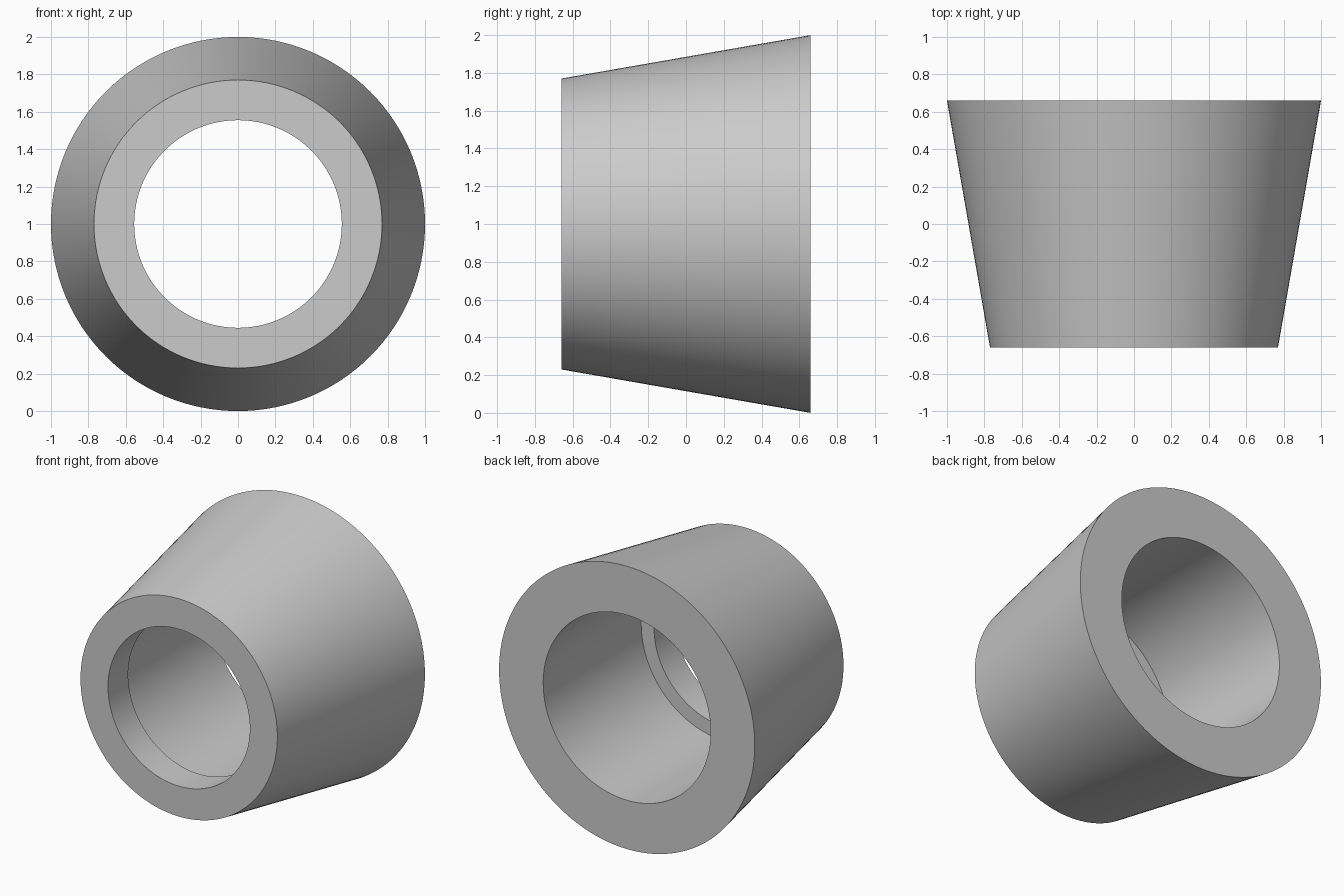
import bpy
import bmesh
import math
from mathutils import Vector

cube = bpy.data.objects.get("Cube")
if cube:
    bpy.data.objects.remove(cube, do_unlink=True)

SEGMENTS = 128
HALF_LENGTH = 0.66
STEP_Y = -0.435
CENTRE = Vector((0, 0, 1))

# Plain grey finish
grey = bpy.data.materials.new("plain_grey")
grey.use_nodes = True
colour = (0.6, 0.6, 0.6, 1)
grey.diffuse_color = colour
grey.node_tree.nodes["Principled BSDF"].inputs["Base Color"].default_value = colour

# Closed section of the wall: (radius, y), with a narrow lip at the front
section = [
    (0.77, -HALF_LENGTH),
    (1.0, HALF_LENGTH),
    (0.655, HALF_LENGTH),
    (0.655, STEP_Y),
    (0.555, STEP_Y),
    (0.555, -HALF_LENGTH),
]

# Turn the section around the y axis
bm = bmesh.new()
verts = [bm.verts.new(CENTRE + Vector((r, y, 0))) for r, y in section]
edges = [bm.edges.new((a, b)) for a, b in zip(verts, verts[1:] + verts[:1])]
bmesh.ops.spin(bm, geom=verts + edges, cent=CENTRE, axis=(0, 1, 0),
               angle=math.tau, steps=SEGMENTS, use_duplicate=False)
bmesh.ops.remove_doubles(bm, verts=bm.verts, dist=0.0005)
bmesh.ops.recalc_face_normals(bm, faces=bm.faces)

mesh = bpy.data.meshes.new("tapered_bushing")
bm.to_mesh(mesh)
bm.free()
mesh.materials.append(grey)

bushing = bpy.data.objects.new("tapered_bushing", mesh)
bpy.context.collection.objects.link(bushing)

# Smooth round walls, crisp rims
bpy.ops.object.select_all(action="DESELECT")
bushing.select_set(True)
bpy.context.view_layer.objects.active = bushing
bpy.ops.object.shade_smooth_by_angle(angle=math.radians(30))
